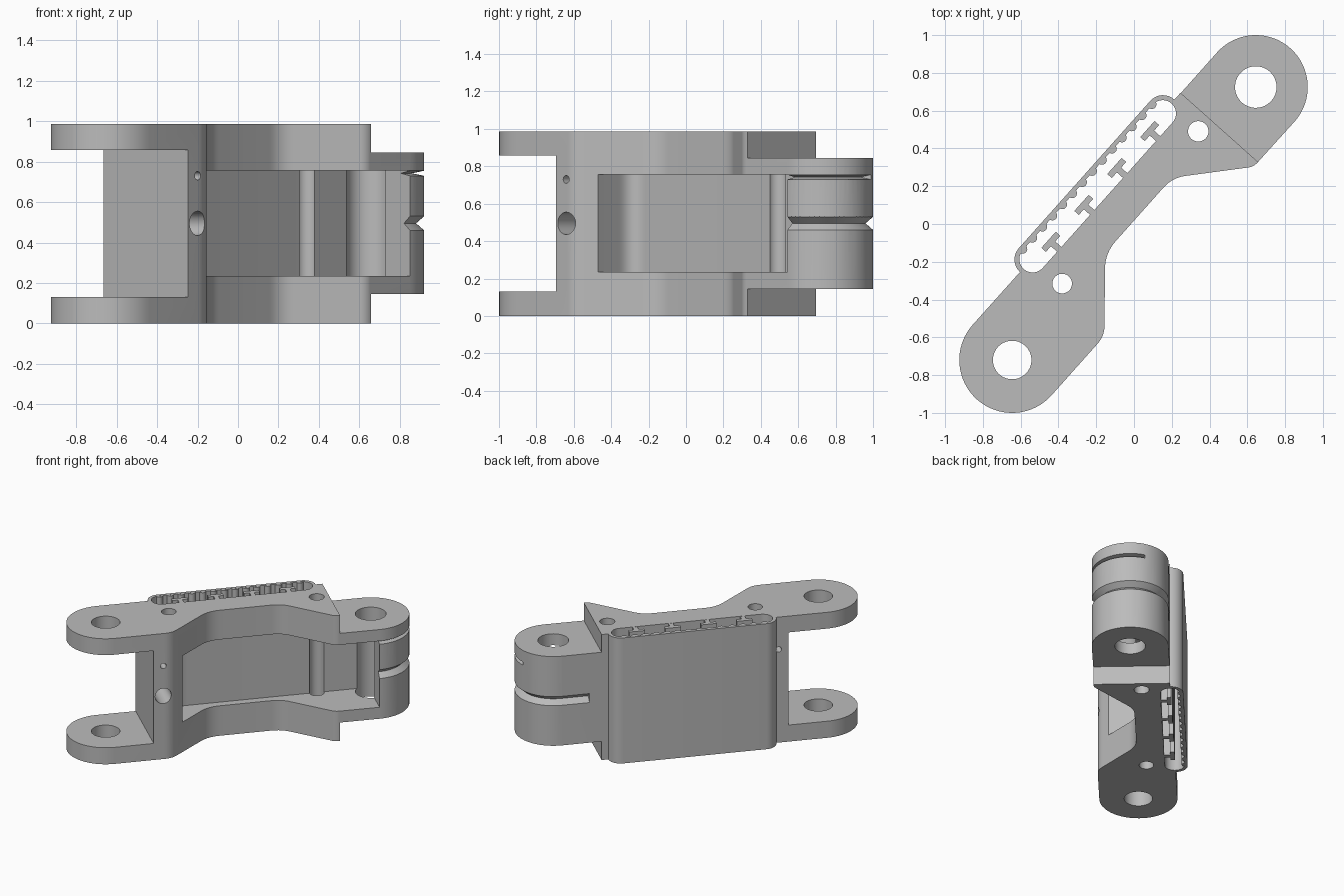
import bpy, bmesh
from math import sin, cos, pi, radians
from mathutils import Vector, Matrix

if "Cube" in bpy.data.objects:
    bpy.data.objects.remove(bpy.data.objects["Cube"])

# Parts are laid out along the link: u = lengthwise, v = towards the back
FRAME = Matrix.Translation((-0.645, -0.72, 0)) @ Matrix.Rotation(radians(48.25), 4, 'Z')
SPAN, TOP = 1.937, 0.985

grey = bpy.data.materials.new("satin grey")
grey.use_nodes = True
grey.diffuse_color = (0.5, 0.5, 0.5, 1)
grey.node_tree.nodes["Principled BSDF"].inputs["Base Color"].default_value = (0.5, 0.5, 0.5, 1)


def loft(name, rings):
    """Closed solid through a list of equal-length rings of points."""
    bm = bmesh.new()
    loops = [[bm.verts.new(FRAME @ Vector(p)) for p in ring] for ring in rings]
    n = len(loops[0])
    for a, b in zip(loops, loops[1:]):
        for i in range(n):
            j = (i + 1) % n
            bm.faces.new((a[i], a[j], b[j], b[i]))
    bm.faces.new(loops[0][::-1])
    bm.faces.new(loops[-1])
    bmesh.ops.recalc_face_normals(bm, faces=bm.faces)
    mesh = bpy.data.meshes.new(name)
    bm.to_mesh(mesh)
    bm.free()
    mesh.materials.append(grey)
    obj = bpy.data.objects.new(name, mesh)
    bpy.context.collection.objects.link(obj)
    return obj


def prism(name, outline, z0, z1):
    return loft(name, [[(u, v, z) for u, v in outline] for z in (z0, z1)])


def arc(u, v, r, start, end, steps=32):
    angles = [radians(start + (end - start) * i / steps) for i in range(steps + 1)]
    return [(u + r * cos(a), v + r * sin(a)) for a in angles]


def circle(u, v, r, steps=48):
    return arc(u, v, r, 0, 360, steps)[:-1]


def box(u0, u1, v0, v1):
    return [(u0, v0), (u1, v0), (u1, v1), (u0, v1)]


def rounded(before, corner, after, t, steps=8):
    """Rounded corner starting and ending t away from the corner."""
    c = Vector(corner)
    a = c + (Vector(before) - c).normalized() * t
    b = c + (Vector(after) - c).normalized() * t
    ts = [i / steps for i in range(steps + 1)]
    return [tuple(a * (1 - s) ** 2 + c * 2 * s * (1 - s) + b * s * s) for s in ts]


def stadium(u0, u1, v0, v1):
    r = (v1 - v0) / 2
    return arc(u1 - r, v0 + r, r, -90, 90, 16) + arc(u0 + r, v0 + r, r, 90, 270, 16)


def combine(target, tool, operation='DIFFERENCE'):
    mod = target.modifiers.new("bool", 'BOOLEAN')
    mod.operation, mod.solver, mod.object = operation, 'EXACT', tool
    bpy.context.view_layer.objects.active = target
    bpy.ops.object.modifier_apply(modifier=mod.name)
    bpy.data.objects.remove(tool)


# Main plate body: fork lobe, narrow bridge and flared shoulder
lobe, step = 0.28, 1.649
corners = [(0, -lobe), (0.42, -lobe), (0.75, 0.01), (1.285, 0.01), (1.615, -0.273), (step, -0.273)]
outline = arc(0, 0, lobe, 90, 270)
for i, t in enumerate((0.055, 0.085, 0.07, 0.03), 1):
    outline += rounded(corners[i - 1], corners[i], corners[i + 1], t)
outline += [(step, -0.273), (step, lobe - 0.003)]
body = prism("link_body", outline, 0, TOP)

# Narrower end lug
lug = [(1.58, -0.05), (step, -0.273)] + arc(SPAN, 0, 0.275, -90, 90) + [(1.58, 0.275)]
lug[1:2] = [(step - 0.01, -0.05), (step - 0.01, -0.273)]
combine(body, prism("lug", lug, 0.145, 0.845), 'UNION')

# Back sleeve and its through slot
combine(body, prism("sleeve", stadium(0.375, 1.6, 0.19, 0.368), 0, TOP), 'UNION')
combine(body, prism("slot", stadium(0.4, 1.575, 0.204, 0.345), -0.1, 1.1))

# Fork gap
combine(body, prism("fork_gap", box(-0.5, 0.285, -0.5, 0.5), 0.13, 0.857))

# Front pocket reaching to the lug pin
inner = rounded((0.513, -0.4), (0.513, 0.07), (SPAN, 0.07), 0.1)
combine(body, prism("pocket", [(0.513, -0.4)] + inner + [(SPAN, 0.07), (SPAN, -0.4)], 0.235, 0.755))

# Pin holes and small vertical holes
for u, v, r in ((0, 0, 0.102), (SPAN, 0, 0.11), (0.478, 0.072, 0.052), (1.559, 0.071, 0.054)):
    combine(body, prism("hole", circle(u, v, r), -0.1, 1.1))

# Cross-drilled holes from the front face
for z, r, depth in ((0.495, 0.06, 0.02), (0.73, 0.021, 0.5)):
    rings = [[(0.356 + p, v, z + q) for p, q in circle(0, 0, r, 32)] for v in (-0.5, depth)]
    combine(body, loft("cross_hole", rings))


def groove(z, r_in, r_out, half, start, end, tail=0):
    """Wedge-shaped groove cutter swept round the lug, with a straight tail."""
    section = ((r_in, 0), (r_out, half), (r_out, -half))
    rings = []
    for i in range(41):
        a = radians(start + (end - start) * i / 40)
        rings.append([(SPAN + r * cos(a), r * sin(a), z + h) for r, h in section])
    if tail:
        rings.append([(SPAN - tail, r, z + h) for r, h in section])
    return loft("groove", rings)


combine(body, groove(0.495, 0.235, 0.31, 0.066, -95, 90, 0.2))
combine(body, groove(0.742, 0.215, 0.3, 0.018, -95, 25))

parts = [body]

# T-shaped ribs inside the slot
for i in range(4):
    u = 0.603 + 0.262 * i
    tee = [(u - 0.017, 0.195), (u + 0.017, 0.195), (u + 0.017, 0.248), (u + 0.057, 0.248),
           (u + 0.057, 0.28), (u - 0.057, 0.28), (u - 0.057, 0.248), (u - 0.017, 0.248)]
    parts.append(prism(f"slot_rib_{i + 1}", tee, 0.001, TOP - 0.001))

# Rounded teeth along the sleeve wall
for i in range(14):
    tooth = arc(0.475 + 0.079 * i, 0.35, 0.025, 180, 360, 10)
    parts.append(prism(f"sleeve_tooth_{i + 1}", tooth, 0.001, TOP - 0.001))

bpy.ops.object.select_all(action='DESELECT')
for part in parts:
    part.select_set(True)
bpy.context.view_layer.objects.active = body
bpy.ops.object.shade_smooth_by_angle(angle=radians(30))
